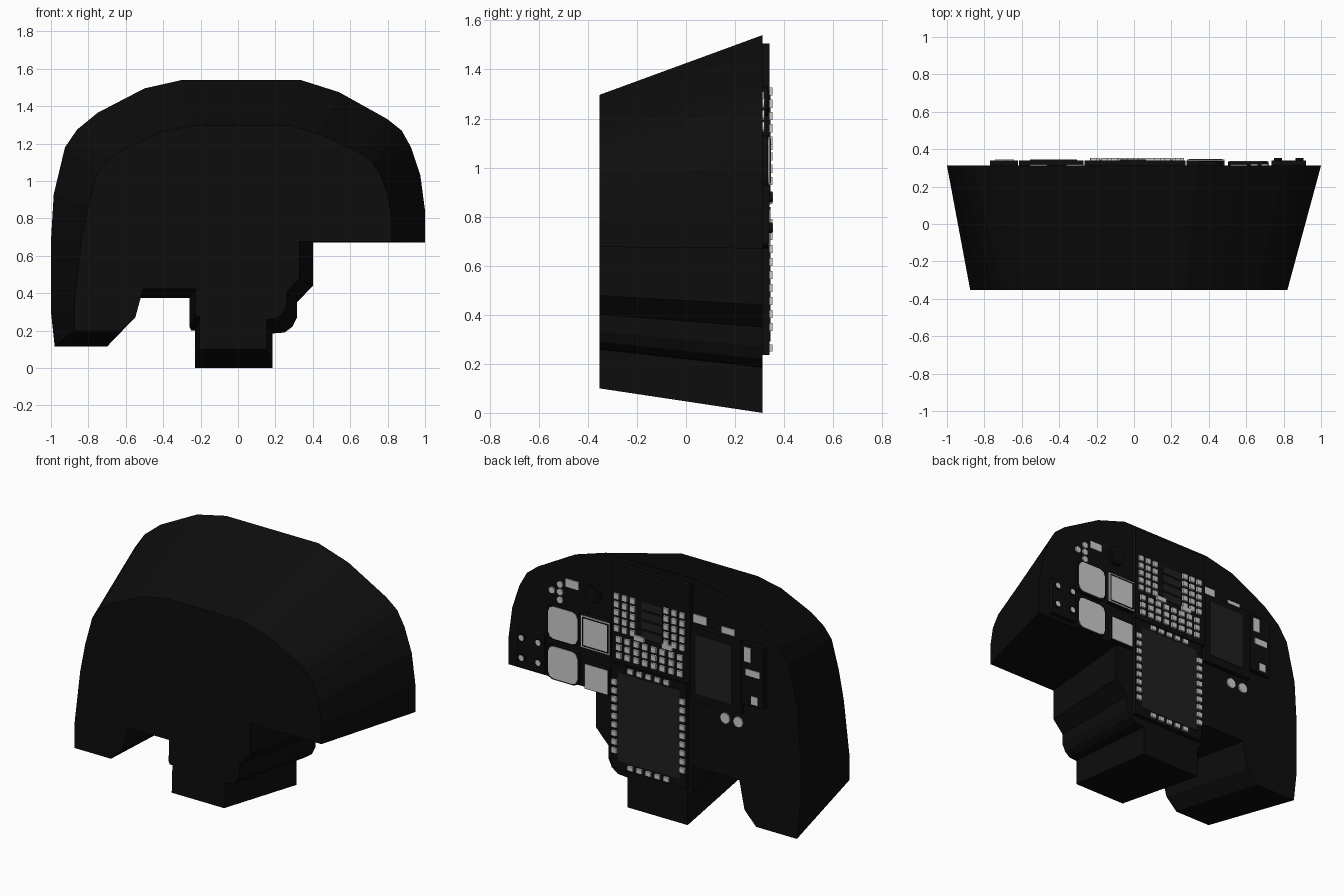
import bpy, bmesh
from math import pi
from mathutils import Matrix

if "Cube" in bpy.data.objects:
    bpy.data.objects.remove(bpy.data.objects["Cube"])

YB, YF, YP = 0.312, -0.353, 0.34   # panel face, far end, raised unit face


def material(name, v):
    m = bpy.data.materials.new(name)
    m.diffuse_color = (v, v, v, 1)
    m.use_nodes = True
    m.node_tree.nodes["Principled BSDF"].inputs["Base Color"].default_value = m.diffuse_color
    return m


BLACK = material("black", 0.004)
SCREEN = material("screen", 0.014)


def finish(name, bm, mat=None):
    bmesh.ops.recalc_face_normals(bm, faces=bm.faces)
    me = bpy.data.meshes.new(name)
    bm.to_mesh(me)
    bm.free()
    ob = bpy.data.objects.new(name, me)
    bpy.context.collection.objects.link(ob)
    if mat:
        me.materials.append(mat)
    return ob


def loft(bm, ring_a, ring_b):
    a = [bm.verts.new(p) for p in ring_a]
    b = [bm.verts.new(p) for p in ring_b]
    n = len(a)
    for i in range(n):
        j = (i + 1) % n
        bm.faces.new((a[i], a[j], b[j], b[i]))
    bm.faces.new(a)
    bm.faces.new(b)


def boxes(name, items, y0, y1, mat=None):
    """items: (x centre, z centre, width, height)"""
    bm = bmesh.new()
    for x, z, w, h in items:
        m = Matrix.Translation((x, (y0 + y1) / 2, z)) @ Matrix.Diagonal((w, y1 - y0, h, 1))
        bmesh.ops.create_cube(bm, size=1, matrix=m)
    return finish(name, bm, mat)


def span(x0, x1, z0, z1):
    return ((x0 + x1) / 2, (z0 + z1) / 2, x1 - x0, z1 - z0)


def discs(name, items, r, y0, y1, mat=None):
    bm = bmesh.new()
    for x, z in items:
        m = Matrix.Translation((x, (y0 + y1) / 2, z)) @ Matrix.Rotation(pi / 2, 4, 'X')
        bmesh.ops.create_cone(bm, cap_ends=True, segments=12, radius1=r, radius2=r,
                              depth=y1 - y0, matrix=m)
    return finish(name, bm, mat)


# Tapered hood: back outline lofted to a smaller front outline
outline = [(-.98, .115), (-.70, .115), (-.62, .20), (-.585, .375), (-.26, .375), (-.26, .22),
           (-.25, .2), (-.23, .2), (-.23, 0), (.185, 0), (.185, .185), (.25, .19), (.29, .22),
           (.315, .27), (.315, .35), (.40, .44), (.40, .67), (1, .67), (1, .84), (.975, 1.03),
           (.925, 1.18), (.875, 1.27), (.80, 1.33), (.54, 1.475), (.335, 1.54), (-.30, 1.54),
           (-.50, 1.495), (-.75, 1.365), (-.86, 1.275), (-.925, 1.18), (-.985, .93),
           (-1, .68), (-1, .3)]


def taper(x, z):
    s = 0.82 if x > 0 else 0.815 + 0.09 * max(0, 1 - z / 0.9)
    zz = 0.10 + 0.86 * z if z <= 0.67 else 0.676 + (z - 0.67) * 0.713
    return (x * s, YF, zz)


bm = bmesh.new()
loft(bm, [(x, YB, z) for x, z in outline], [taper(x, z) for x, z in outline])
finish("panel_hood", bm, BLACK)

# Raised black units on the panel face
boxes("raised_units", [span(-.24, .275, .235, .89), span(-.265, .275, .895, 1.505),
                       span(-.615, -.27, .80, 1.26), span(-.77, -.62, .87, 1.25),
                       span(.735, .92, .69, .93)], YB - .02, YP, BLACK)
boxes("square_gauge_housings", [span(.28, .485, .925, 1.13), span(.295, .46, .675, .835)],
      YB - .02, YP, BLACK)

# Dark display screens
boxes("lower_screen", [span(-.195, .225, .29, .84)], YP - .01, YP + .004, SCREEN)
boxes("side_screen", [span(-.555, -.305, .85, 1.215)], YP - .01, YP + .004, SCREEN)
boxes("radio_strips", [(-.006, 1.30 - i * .06, .14, .045) for i in range(4)],
      YP - .01, YP + .004, SCREEN)

# Push buttons around the lower screen
side = [(x, .35 + i * .053, .034, .032) for x in (-.217, .25) for i in range(9)]
rows = [(.14 - i * .062, z, .036, .028) for z in (.265, .865) for i in range(5)]
boxes("lower_screen_buttons", side + rows, YP - .01, YP + .013)

# Button groups on the upper unit
upper = [(x, 1.31 - i * .05, .034, .034) for x in (.235, .18, .125, -.105, -.16, -.215)
         for i in range(5)]
keypad = [(.22 - i * .06, z, .036, .034) for z in (1.045, .995, .945) for i in range(8)]
boxes("upper_buttons", upper + keypad, YP - .01, YP + .013)
boxes("wide_buttons", [(.08, 1.087, .07, .03), (-.115, 1.087, .07, .03)], YP - .01, YP + .013)

# Chamfered square gauges: black housing with a grey face
for label, y0, y1, grow, mat in (("housing", YB - .02, YP - .005, .008, BLACK),
                                 ("face", YP - .02, YP - .002, 0, None)):
    bm = bmesh.new()
    for cz in (1.025, .778):
        h, c = .1 + grow, .035
        pts = [(-h, -h + c), (-h + c * .3, -h + c * .3), (-h + c, -h), (h - c, -h),
               (h - c * .3, -h + c * .3), (h, -h + c), (h, h - c), (h - c * .3, h - c * .3),
               (h - c, h), (-h + c, h), (-h + c * .3, h - c * .3), (-h, h - c)]
        loft(bm, [(.61 + x, y0, cz + z) for x, z in pts],
             [(.61 + x, y1, cz + z) for x, z in pts])
    finish("rounded_gauge_" + label, bm, mat)

# Plain square gauges
boxes("square_gauge_faces", [span(.283, .483, .928, 1.127), span(.3, .455, .68, .83)],
      YP - .01, YP + .004)
boxes("square_gauge_rim", [(.383, 1.115, .18, .006), (.383, .94, .18, .006),
                           (.296, 1.028, .006, .18), (.47, 1.028, .006, .18)],
      YP, YP + .007, BLACK)

# Small rectangular indicators
boxes("indicators", [(.56, 1.285, .09, .05), (-.317, 1.30, .09, .05), (-.51, 1.275, .09, .05)],
      YB - .01, YB + .006)
boxes("side_indicators", [(-.663, 1.185, .045, .09), (-.697, 1.076, .095, .04),
                          (-.71, .91, .045, .05)], YP - .01, YP + .004)

# Knobs, lamps and round dials
knobs = [(x, z) for x in (.885, .77) for z in (.88, .755)]
discs("knobs", knobs, .022, YP - .01, YP + .012, BLACK)
discs("knob_caps", knobs, .018, YP, YP + .014)
discs("lamps", [(.645, 1.262), (.70, 1.212), (.645, 1.215), (.645, 1.166)], .021,
      YB - .01, YB + .008)
discs("round_dials", [(-.49, .735), (-.58, .735)], .033, YB - .01, YB + .008)
discs("dark_dial", [(.41, 1.27)], .06, YB - .01, YP - .005, BLACK)
discs("dark_dial_face", [(.41, 1.27)], .045, YB, YP - .002, BLACK)
